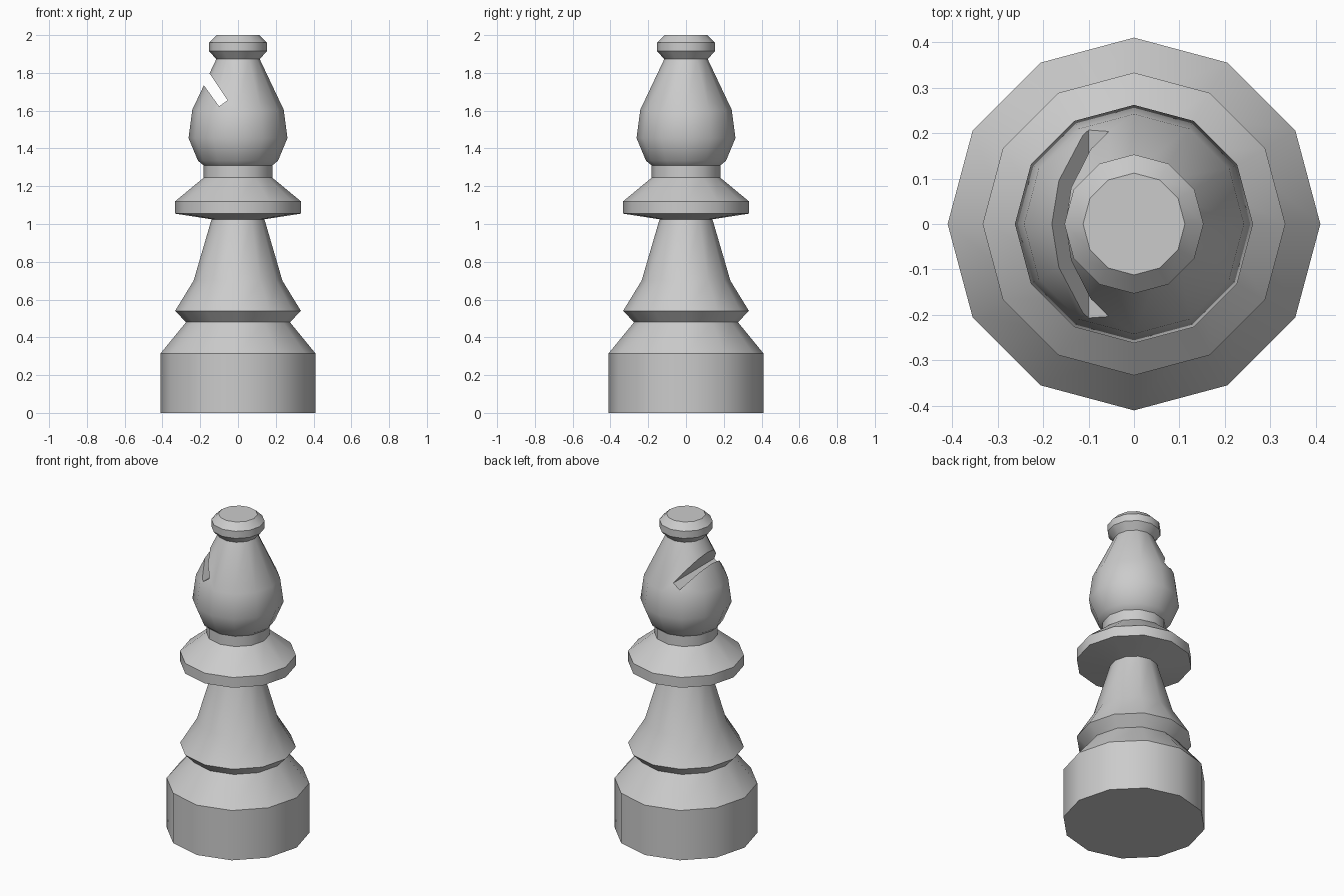
import bpy, bmesh, math

if "Cube" in bpy.data.objects:
    bpy.data.objects.remove(bpy.data.objects["Cube"])

SIDES = 12


def lathe(name, profile):
    """Closed solid of revolution from (radius, height) points, bottom to top."""
    bm = bmesh.new()
    rings = [[bm.verts.new((r * math.cos(2 * math.pi * i / SIDES),
                            r * math.sin(2 * math.pi * i / SIDES), z))
              for i in range(SIDES)] for r, z in profile]
    for low, high in zip(rings, rings[1:]):
        for i in range(SIDES):
            j = (i + 1) % SIDES
            bm.faces.new((low[i], low[j], high[j], high[i]))
    bm.faces.new(rings[0][::-1])
    bm.faces.new(rings[-1])
    return finish(name, bm)


def prism(name, outline, half_depth):
    """Outline in the xz plane extruded along y."""
    bm = bmesh.new()
    face = bm.faces.new([bm.verts.new((x, -half_depth, z)) for x, z in outline])
    out = bmesh.ops.extrude_face_region(bm, geom=[face])
    verts = [v for v in out["geom"] if isinstance(v, bmesh.types.BMVert)]
    bmesh.ops.translate(bm, vec=(0, 2 * half_depth, 0), verts=verts)
    bmesh.ops.recalc_face_normals(bm, faces=bm.faces)
    return finish(name, bm)


def finish(name, bm):
    mesh = bpy.data.meshes.new(name)
    bm.to_mesh(mesh)
    bm.free()
    obj = bpy.data.objects.new(name, mesh)
    bpy.context.collection.objects.link(obj)
    return obj


# Whole turned piece: base, stem, collar, head and finial
body = lathe("bishop_body", [
    (0.41, 0.0), (0.41, 0.315),                      # base
    (0.275, 0.48), (0.333, 0.54),                    # lower ring
    (0.235, 0.70), (0.14, 1.025),                    # stem
    (0.333, 1.055), (0.333, 1.12), (0.182, 1.245),   # collar
    (0.182, 1.31),                                   # neck
    (0.212, 1.335), (0.262, 1.455), (0.242, 1.605), (0.115, 1.873),  # head
    (0.153, 1.915), (0.153, 1.96), (0.112, 2.0),     # finial
])

# Slanted slot through the left side of the head
cutter = prism("slot_cutter", [(-0.1, 1.623), (-0.055, 1.655),
                               (-0.255, 1.952), (-0.27, 1.857)], 0.5)
cutter.hide_render = True
cut = body.modifiers.new("slot", "BOOLEAN")
cut.operation = "DIFFERENCE"
cut.solver = "EXACT"
cut.object = cutter

bpy.context.view_layer.objects.active = body
body.select_set(True)
bpy.ops.object.modifier_apply(modifier=cut.name)
bpy.data.objects.remove(cutter)

# Smooth around the turning, crisp at the rims
bpy.ops.object.shade_smooth_by_angle(angle=math.radians(31))
